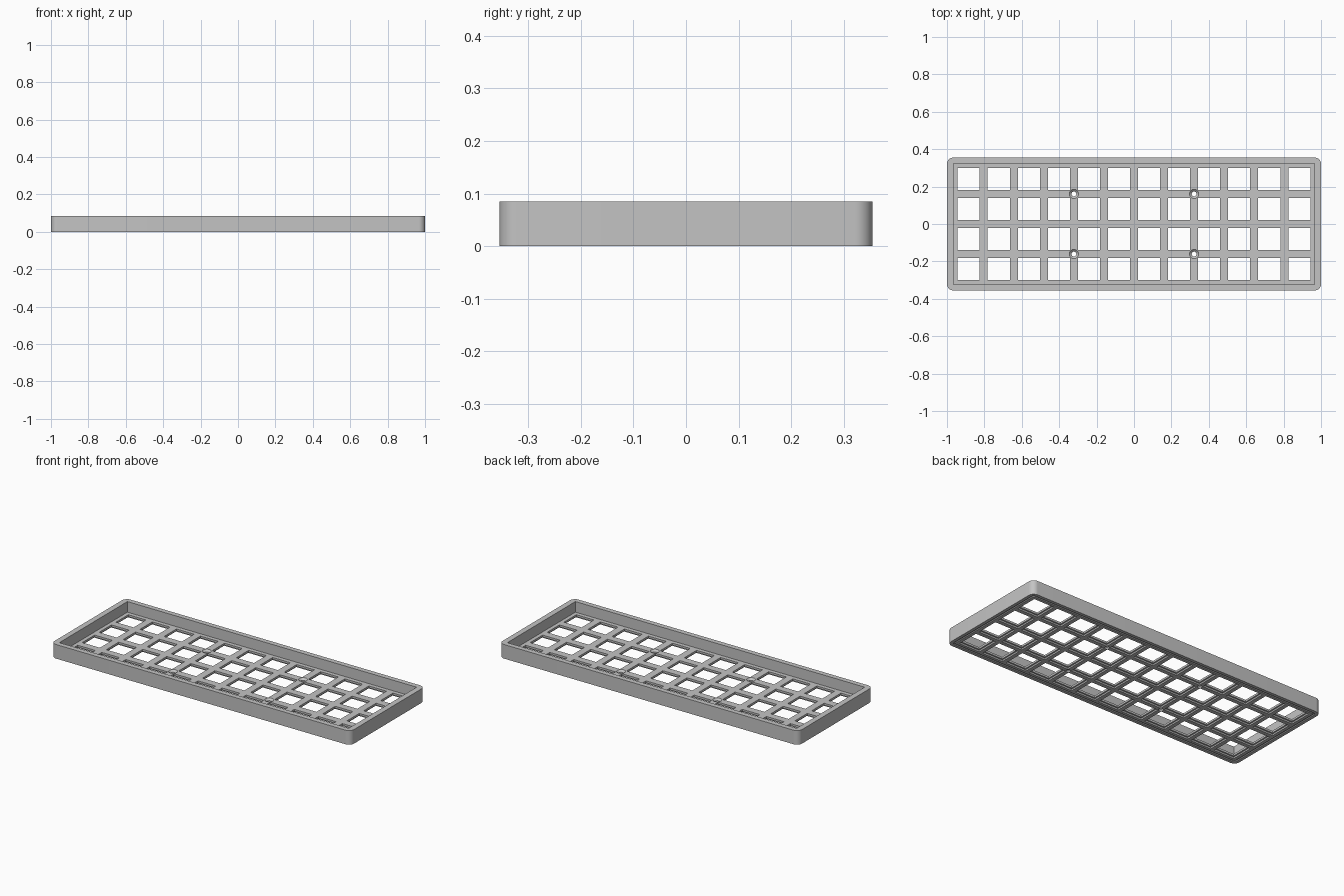
import bpy, bmesh, math
from mathutils import Matrix

cube = bpy.data.objects.get("Cube")
if cube:
    bpy.data.objects.remove(cube, do_unlink=True)

PITCH = 0.1607
COLS, ROWS = 12, 4
HALF_X, HALF_Y, HEIGHT = 1.0, 0.355, 0.085
PLATE_TOP = 0.021

grey = bpy.data.materials.new("plain_grey")
grey.use_nodes = True
grey.diffuse_color = (0.55, 0.55, 0.55, 1)
grey.node_tree.nodes["Principled BSDF"].inputs["Base Color"].default_value = grey.diffuse_color


def to_object(name, bm):
    bmesh.ops.recalc_face_normals(bm, faces=bm.faces)
    mesh = bpy.data.meshes.new(name)
    bm.to_mesh(mesh)
    bm.free()
    mesh.materials.append(grey)
    obj = bpy.data.objects.new(name, mesh)
    bpy.context.collection.objects.link(obj)
    return obj


def rounded_block(name, hx, hy, radius, z0, z1, steps=10):
    """Rounded rectangle extruded from z0 to z1."""
    bm = bmesh.new()
    corners = [(1, 1), (-1, 1), (-1, -1), (1, -1)]
    ring = []
    for i, (sx, sy) in enumerate(corners):
        for k in range(steps + 1):
            a = math.pi / 2 * (i + k / steps)
            ring.append(bm.verts.new((sx * (hx - radius) + radius * math.cos(a),
                                      sy * (hy - radius) + radius * math.sin(a), z0)))
    face = bm.faces.new(ring)
    top = bmesh.ops.extrude_face_region(bm, geom=[face])["geom"]
    bmesh.ops.translate(bm, vec=(0, 0, z1 - z0),
                        verts=[v for v in top if isinstance(v, bmesh.types.BMVert)])
    return to_object(name, bm)


def boxes(name, centres, sx, sy, z0, z1):
    bm = bmesh.new()
    for x, y in centres:
        bmesh.ops.create_cube(bm, size=1, matrix=Matrix.Translation((x, y, (z0 + z1) / 2))
                              @ Matrix.Diagonal((sx, sy, z1 - z0, 1)))
    return to_object(name, bm)


def cones(name, centres, r0, r1, z0, z1):
    bm = bmesh.new()
    for x, y in centres:
        bmesh.ops.create_cone(bm, cap_ends=True, segments=24, radius1=r0, radius2=r1,
                              depth=z1 - z0, matrix=Matrix.Translation((x, y, (z0 + z1) / 2)))
    return to_object(name, bm)


def cut(target, cutter):
    """Subtract the cutter, bake the result and discard the cutter."""
    mod = target.modifiers.new("cut", 'BOOLEAN')
    mod.operation, mod.solver, mod.object = 'DIFFERENCE', 'EXACT', cutter
    bpy.context.view_layer.update()
    graph = bpy.context.evaluated_depsgraph_get()
    mesh = bpy.data.meshes.new_from_object(target.evaluated_get(graph))
    target.modifiers.clear()
    target.data = mesh
    bpy.data.objects.remove(cutter, do_unlink=True)


cells = [((c - (COLS - 1) / 2) * PITCH, (r - (ROWS - 1) / 2) * PITCH)
         for c in range(COLS) for r in range(ROWS)]
screws = [(sx * 2 * PITCH, sy * PITCH) for sx in (-1, 1) for sy in (-1, 1)]

# Outer shell with its open tray
case = rounded_block("grid_tray", HALF_X, HALF_Y, 0.034, 0, HEIGHT)
cut(case, boxes("tray_cutter", [(0, 0)], 1.932, 0.649, PLATE_TOP, 0.2))

# Square openings with wider recesses below
cut(case, boxes("opening_cutter", cells, 0.118, 0.118, -0.1, 0.05))
cut(case, boxes("recess_cutter", cells, 0.136, 0.136, -0.1, 0.009))

# Countersunk screw holes
cut(case, cones("screw_cutter", screws, 0.013, 0.013, -0.1, 0.05))
cut(case, cones("countersink_cutter", screws, 0.012, 0.026, 0.009, PLATE_TOP + 0.001))

# Thin channel around the underside of the rim
channel = rounded_block("channel_cutter", 0.981, 0.336, 0.018, -0.05, 0.006)
cut(channel, rounded_block("channel_core", 0.972, 0.327, 0.009, -0.1, 0.05))
cut(case, channel)

# Smooth corners, sharp edges
bpy.ops.object.select_all(action='DESELECT')
case.select_set(True)
bpy.context.view_layer.objects.active = case
bpy.ops.object.shade_smooth_by_angle(angle=math.radians(30))
